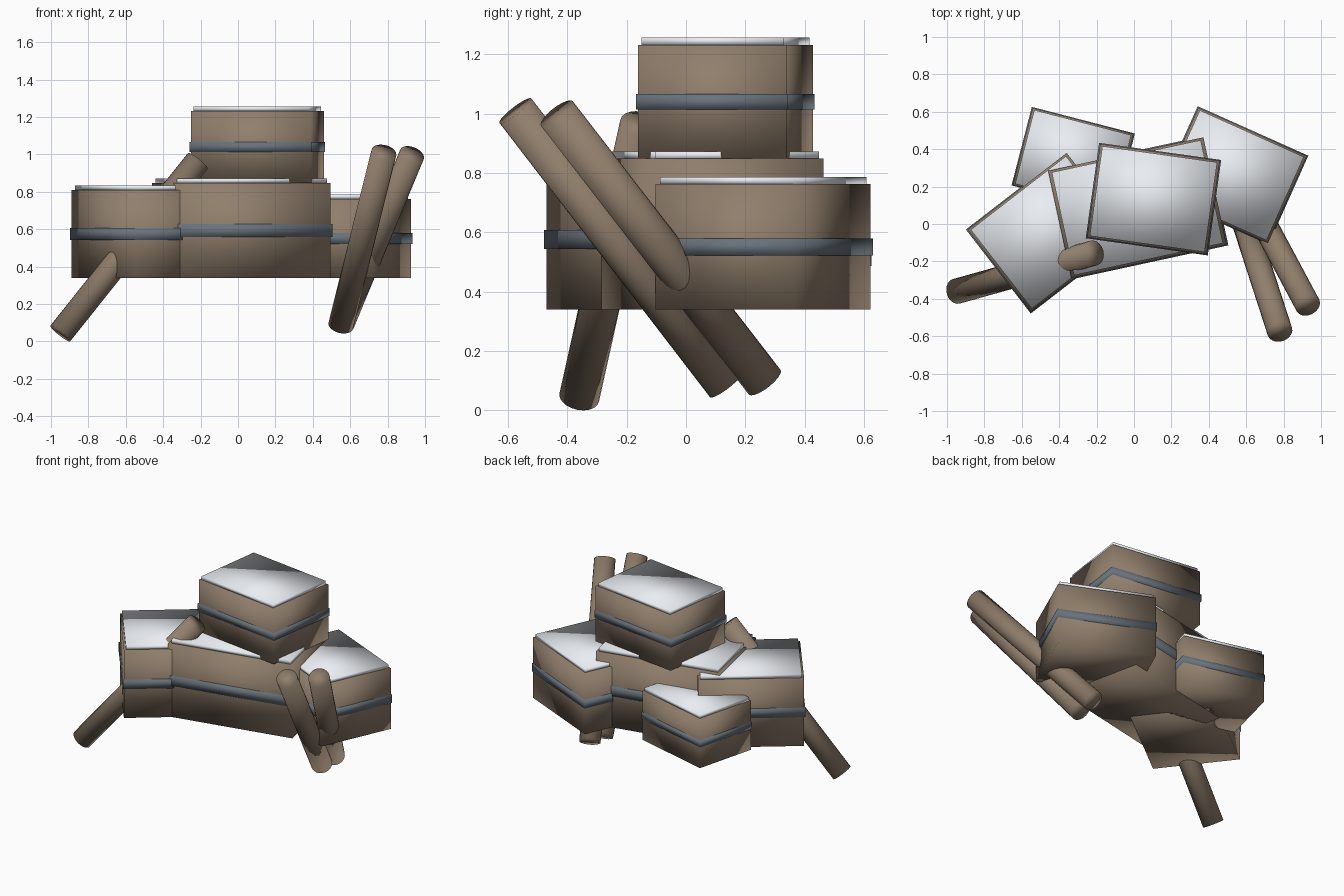
import bpy
from math import radians
from mathutils import Vector

if "Cube" in bpy.data.objects:
    bpy.data.objects.remove(bpy.data.objects["Cube"])


def material(name, rgb):
    m = bpy.data.materials.new(name)
    m.diffuse_color = (*rgb, 1)
    m.use_nodes = True
    m.node_tree.nodes["Principled BSDF"].inputs["Base Color"].default_value = m.diffuse_color
    return m


BROWN = material("weathered_brown", (0.28, 0.21, 0.15))
STEEL = material("steel_grey", (0.14, 0.17, 0.20))
PALE = material("pale_cap", (0.82, 0.85, 0.89))


def finish(name, mat):
    ob = bpy.context.object
    ob.name = name
    ob.data.materials.append(mat)
    bpy.ops.object.shade_smooth()
    return ob


def slab(name, mat, x, y, sx, sy, z0, z1, angle):
    bpy.ops.mesh.primitive_cube_add(size=1, location=(x, y, (z0 + z1) / 2),
                                    rotation=(0, 0, radians(angle)))
    bpy.context.object.scale = (sx, sy, z1 - z0)
    bpy.ops.object.transform_apply(location=False, rotation=False, scale=True)
    return finish(name, mat)


# Block: brown body, thin inset pale cap, slightly proud steel band at mid height
def block(name, x, y, sx, sy, z0, z1, angle):
    slab(name + "_body", BROWN, x, y, sx, sy, z0, z1, angle)
    slab(name + "_cap", PALE, x, y, sx * 0.96, sy * 0.96, z1, z1 + 0.024, angle)
    mid, half = (z0 + z1) / 2, (z1 - z0) * 0.068
    slab(name + "_band", STEEL, x, y, sx * 1.02, sy * 1.02, mid - half, mid + half, angle)


# Leaning round beam between two end centres
def beam(name, a, b, radius=0.068):
    a, b = Vector(a), Vector(b)
    d = b - a
    bpy.ops.mesh.primitive_cylinder_add(vertices=20, radius=radius, depth=d.length,
                                        location=(a + b) / 2,
                                        rotation=d.to_track_quat('Z', 'Y').to_euler())
    finish(name, BROWN)


block("left_block", -0.455, -0.045, 0.67, 0.556, 0.34, 0.81, 37.7)
block("back_left_block", -0.325, 0.345, 0.558, 0.425, 0.34, 0.68, -14.5)
block("centre_block", 0.018, 0.087, 0.849, 0.587, 0.34, 0.848, 12.2)
block("right_block", 0.53, 0.26, 0.635, 0.51, 0.34, 0.762, -24.1)
block("top_block", 0.104, 0.133, 0.646, 0.505, 0.848, 1.232, -8.0)

beam("left_beam", (-0.95, -0.36, 0.043), (-0.215, -0.155, 0.965))
beam("right_inner_beam", (0.55, 0.135, 0.085), (0.78, -0.575, 1.01))
beam("right_outer_beam", (0.555, 0.265, 0.095), (0.93, -0.435, 1.0))
